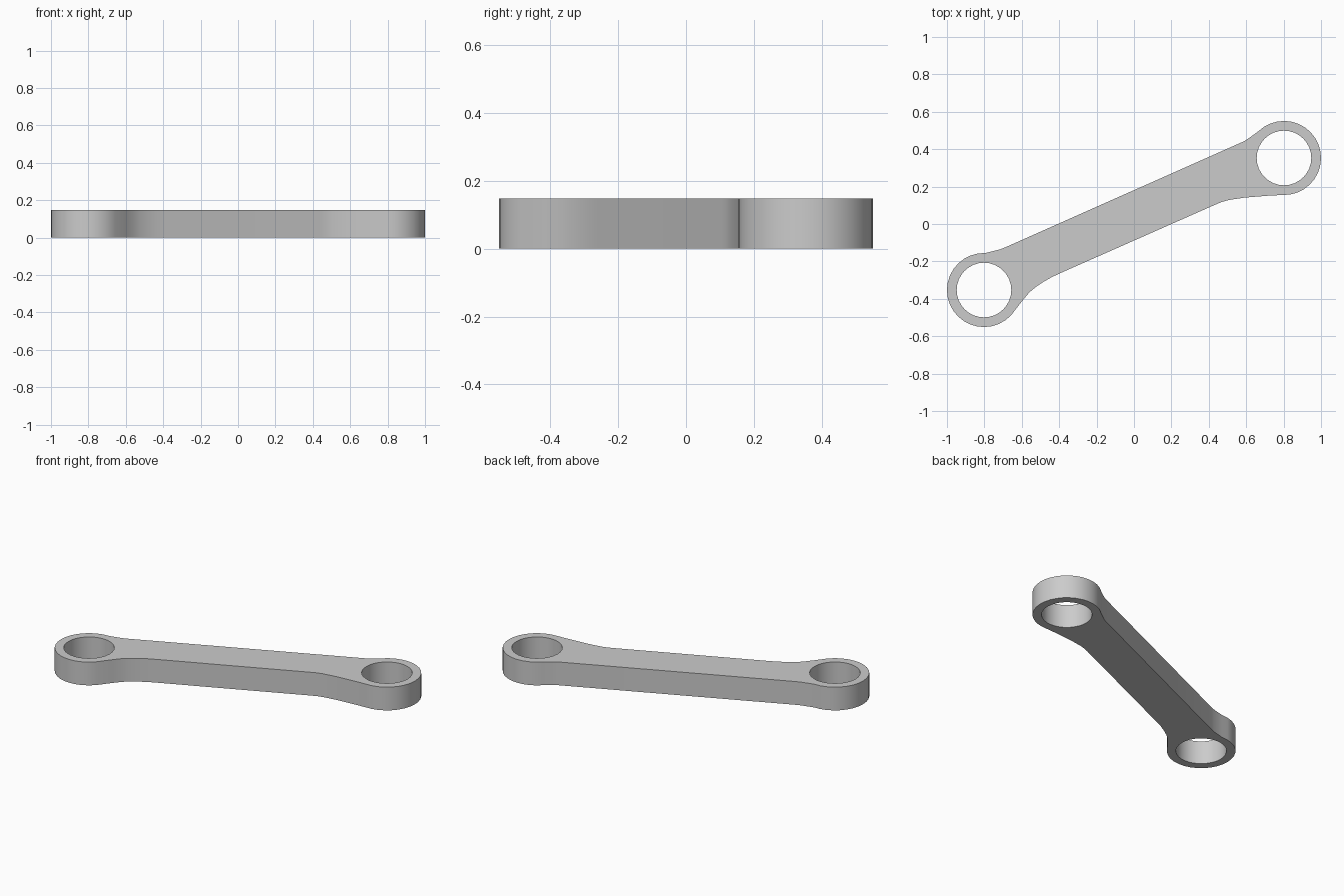
import bpy, bmesh
from math import radians, cos, sin, pi

cube = bpy.data.objects.get("Cube")
if cube:
    bpy.data.objects.remove(cube, do_unlink=True)

HEIGHT = 0.148
CX, CY = 0.802, 0.353      # eye centre, mirrored through the origin
OUTER, BORE = 0.198, 0.146

steel = bpy.data.materials.new("grey_steel")
steel.use_nodes = True
steel.diffuse_color = (0.6, 0.6, 0.6, 1)
steel.node_tree.nodes["Principled BSDF"].inputs["Base Color"].default_value = (0.6, 0.6, 0.6, 1)


def arc(side, radius, start, end, steps):
    """Points along an arc around the eye on the given side (+1 or -1)."""
    angles = [radians(start + (end - start) * i / steps) for i in range(steps + 1)]
    return [(side * CX + radius * cos(a), side * CY + radius * sin(a)) for a in angles]


# Outer outline, counter-clockwise: eye ends joined by a bar with soft fillets
outline = arc(1, OUTER, -92, 134, 20)
outline += [(0.62, 0.463), (0.59, 0.443)]
outline += [(-0.687, -0.124), (-0.715, -0.135), (-0.746, -0.143)]
outline += arc(-1, OUTER, 88, 317, 20)
outline += [(-0.60, -0.414), (-0.56, -0.366), (-0.525, -0.337), (-0.49, -0.313),
            (-0.44, -0.284), (-0.388, -0.26)]
outline += [(0.436, 0.104), (0.47, 0.118), (0.505, 0.128), (0.59, 0.141), (0.725, 0.152)]

bm = bmesh.new()


def loop(points):
    verts = [bm.verts.new((x, y, 0)) for x, y in points]
    for a, b in zip(verts, verts[1:] + verts[:1]):
        bm.edges.new((a, b))


loop(outline)
for side in (1, -1):
    loop(arc(side, BORE, 0, 360, 32)[:-1])

# Fill the plate around the bores and raise it to full thickness
bmesh.ops.triangle_fill(bm, edges=bm.edges[:], use_beauty=True, normal=(0, 0, 1))
raised = bmesh.ops.extrude_face_region(bm, geom=bm.faces[:], use_keep_orig=True)
top = [g for g in raised["geom"] if isinstance(g, bmesh.types.BMVert)]
bmesh.ops.translate(bm, verts=top, vec=(0, 0, HEIGHT))
bmesh.ops.recalc_face_normals(bm, faces=bm.faces[:])
bmesh.ops.dissolve_limit(bm, angle_limit=0.001, verts=bm.verts[:], edges=bm.edges[:])

mesh = bpy.data.meshes.new("link_arm")
bm.to_mesh(mesh)
bm.free()
mesh.materials.append(steel)
link = bpy.data.objects.new("link_arm", mesh)
bpy.context.collection.objects.link(link)

bpy.ops.object.select_all(action="DESELECT")
link.select_set(True)
bpy.context.view_layer.objects.active = link
bpy.ops.object.shade_smooth_by_angle(angle=pi / 6)
